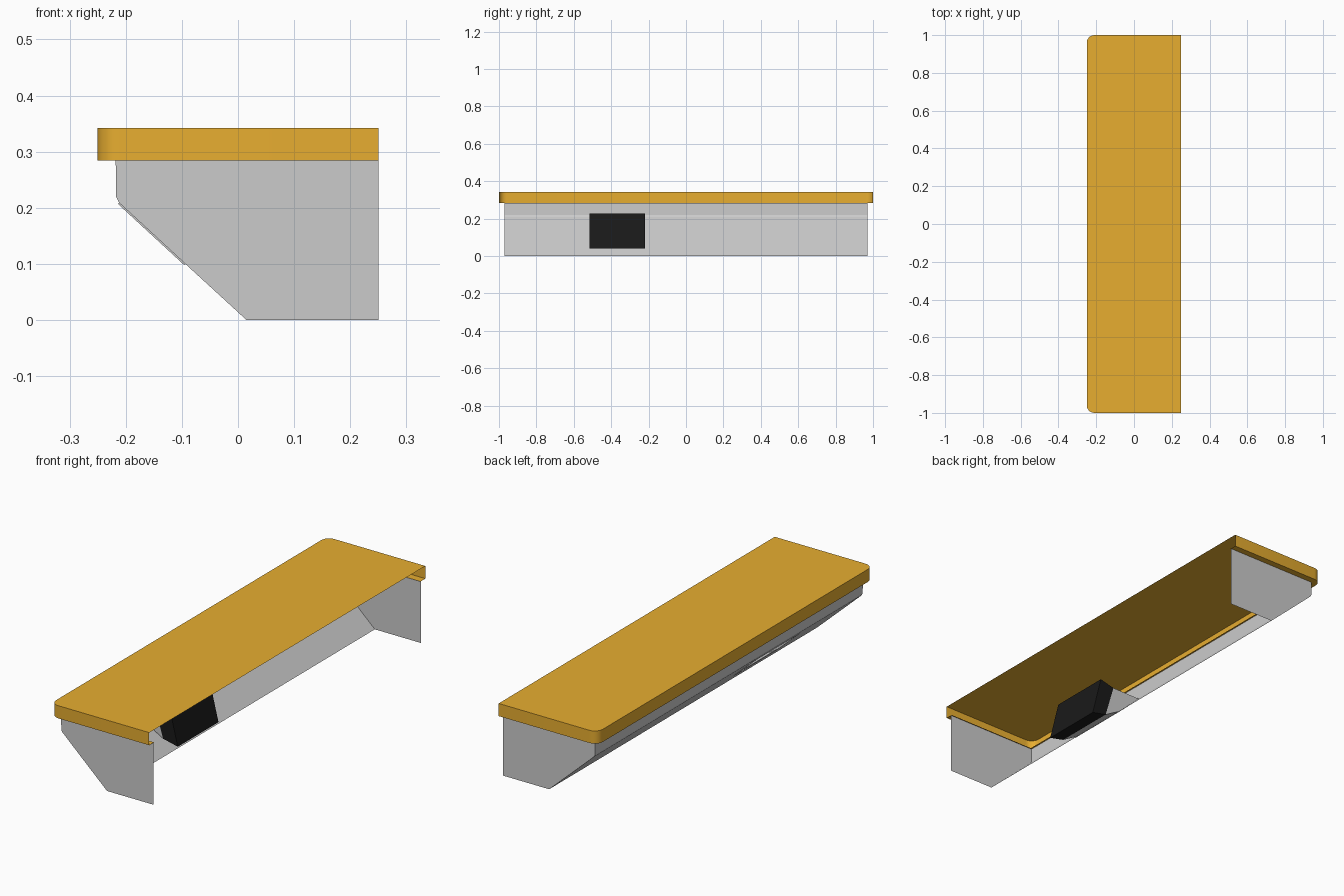
import bpy
import math

if "Cube" in bpy.data.objects:
    bpy.data.objects.remove(bpy.data.objects["Cube"])


def material(name, rgb):
    m = bpy.data.materials.new(name)
    m.diffuse_color = (*rgb, 1)
    m.use_nodes = True
    m.node_tree.nodes["Principled BSDF"].inputs["Base Color"].default_value = m.diffuse_color
    return m


orange = material("orange_laminate", (0.8, 0.42, 0.03))
black = material("black_plastic", (0.01, 0.01, 0.01))


def add(name, verts, faces, mat=None, smooth=False):
    me = bpy.data.meshes.new(name)
    me.from_pydata(verts, [], faces)
    ob = bpy.data.objects.new(name, me)
    bpy.context.collection.objects.link(ob)
    if mat:
        me.materials.append(mat)
    if smooth:
        bpy.ops.object.select_all(action='DESELECT')
        ob.select_set(True)
        bpy.context.view_layer.objects.active = ob
        bpy.ops.object.shade_smooth_by_angle(angle=math.radians(30))
    return ob


# Counter top: hollow slab, open at the wall, with a bottom lip
Z0, Z1, R = 0.284, 0.342, 0.04
path = [(0.25, 1.0)]
for cy, a0 in ((1 - R, 90), (-1 + R, 180)):
    for i in range(7):
        a = math.radians(a0 + 15 * i)
        path.append((-0.25 + R + R * math.cos(a), cy + R * math.sin(a)))
path.append((0.25, -1.0))
n = len(path)
inner = [(max(x, -0.21), max(-0.965, min(0.965, y))) for x, y in path]
verts = [(x, y, Z1) for x, y in path] + [(x, y, Z0) for x, y in path]
verts += [(x, y, Z0) for x, y in inner]
faces = [tuple(range(n))]
for k in (0, n):
    faces += [(k + i, k + n + i, k + n + i + 1, k + i + 1) for i in range(n - 1)]
add("counter_top", verts, faces, orange, True)

# End panels
W = 0.97
slope = [(-0.218, Z0), (-0.217, 0.219), (-0.212, 0.209), (-0.094, 0.1), (0.015, 0)]
outline = [(0.25, Z0)] + slope + [(0.25, 0)]
for name, y in (("end_panel_near", -W), ("end_panel_far", W)):
    loop = tuple(range(len(outline)))
    add(name, [(x, y, z) for x, z in outline], [loop if y > 0 else loop[::-1]])

# Front panel with an opening for the display
YA, YB = -0.515, -0.22
ys = [-W, YA, YB, W]
verts = [(x, y, z) for x, z in slope for y in ys]
faces = [(4 * i + j, 4 * i + 4 + j, 4 * i + 5 + j, 4 * i + 1 + j)
         for i in range(len(slope) - 1) for j in range(3) if (i, j) != (2, 1)]
add("front_panel", verts, faces)


def prism(name, prof, y0, y1, caps, mat=None):
    """Extrude an x-z profile along y, optionally with end caps."""
    m = len(prof)
    v = [(x, y, z) for y in (y0, y1) for x, z in prof]
    f = [(i, (i + 1) % m, (i + 1) % m + m, i + m) for i in range(m)] if caps else []
    f += [tuple(range(m))[::-1], tuple(range(m, 2 * m))]
    return add(name, v, f, mat)


# Tilted display housing behind the opening
prism("display_housing", [(-0.02, 0.057), (-0.065, 0.21), (0.008, 0.228), (0.055, 0.04)],
      YA, YB, True, black)

# Recess sides, top and bottom joining the opening to the display
front_top, front_bot, back_top, back_bot = (-0.212, 0.209), (-0.094, 0.1), (-0.065, 0.21), (-0.02, 0.057)
prism("recess_sides", [front_top, back_top, back_bot, front_bot], YA, YB, False)
for name, a, b in (("recess_top", front_top, back_top), ("recess_bottom", front_bot, back_bot)):
    add(name, [(a[0], YA, a[1]), (a[0], YB, a[1]), (b[0], YB, b[1]), (b[0], YA, b[1])],
        [(0, 1, 2, 3)])

# Thin bezel around the opening
ux, uz = 0.735, -0.678
L = 0.161


def on_slope(s, y, h):
    return (-0.212 + ux * s + uz * h, y, 0.209 + uz * s - ux * h)


t, h = 0.008, 0.003
for name, s0, s1, y0, y1 in (("bezel_upper", 0, t, YA - t, YB + t),
                             ("bezel_lower", L - t, L, YA - t, YB + t),
                             ("bezel_left", t, L - t, YA - t, YA),
                             ("bezel_right", t, L - t, YB, YB + t)):
    v = [on_slope(s, y, k) for k in (0, h) for s, y in ((s0, y0), (s1, y0), (s1, y1), (s0, y1))]
    f = [(4, 5, 6, 7)] + [(i, (i + 1) % 4, (i + 1) % 4 + 4, i + 4) for i in range(4)]
    add(name, v, f)
